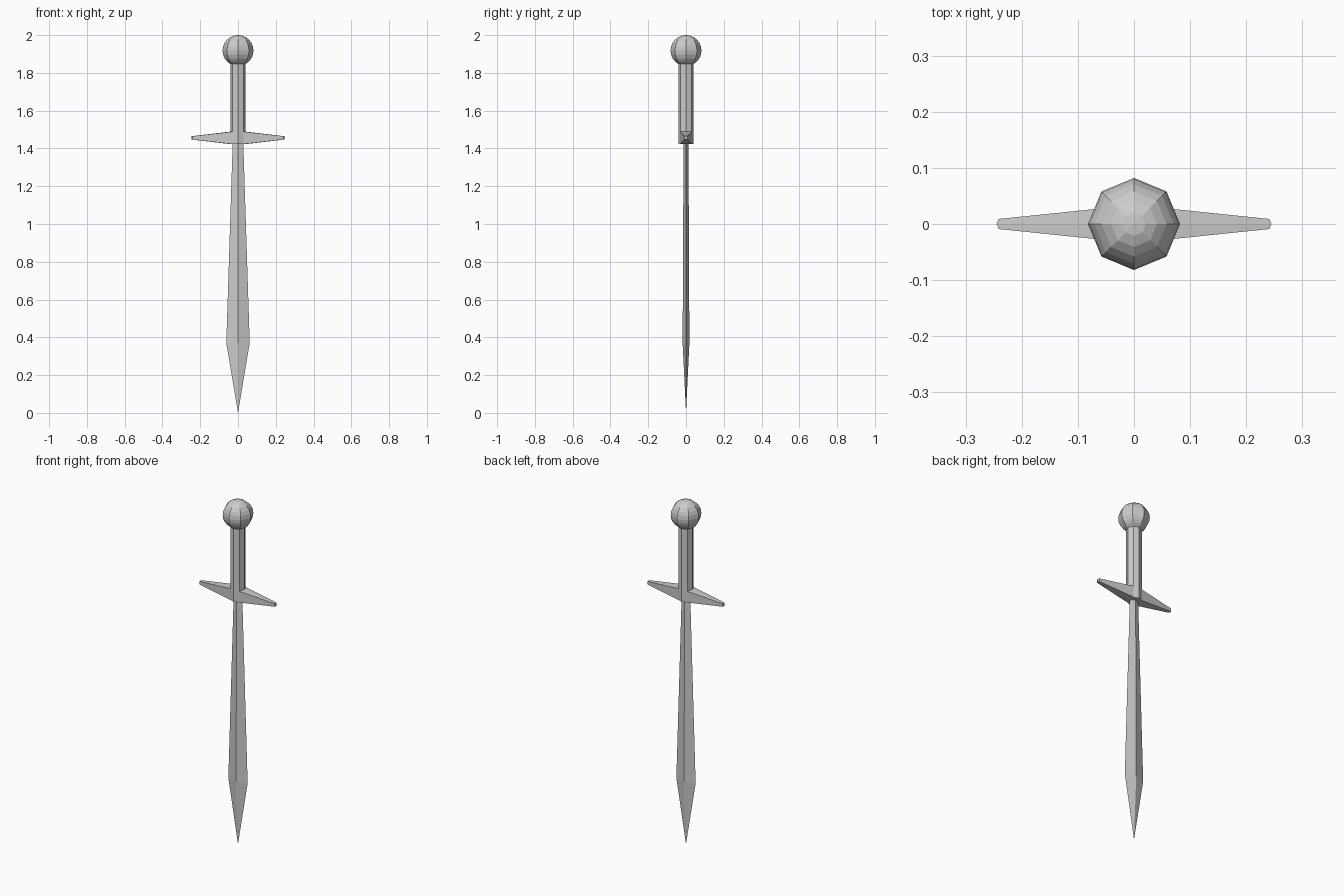
import bpy, bmesh
from math import sin, cos, pi

if "Cube" in bpy.data.objects:
    bpy.data.objects.remove(bpy.data.objects["Cube"])


def build(name, rings):
    """Skin a list of equal-length vertex rings (single points close the ends)."""
    bm = bmesh.new()
    loops = [[bm.verts.new(p) for p in ring] for ring in rings]
    for a, b in zip(loops, loops[1:]):
        n = max(len(a), len(b))
        for i in range(n):
            j = (i + 1) % n
            quad = [a[i % len(a)], a[j % len(a)], b[j % len(b)], b[i % len(b)]]
            bm.faces.new(list(dict.fromkeys(quad)))
    for end in (loops[0], loops[-1]):
        if len(end) > 2:
            bm.faces.new(end)
    bmesh.ops.recalc_face_normals(bm, faces=bm.faces)
    mesh = bpy.data.meshes.new(name)
    bm.to_mesh(mesh)
    bm.free()
    obj = bpy.data.objects.new(name, mesh)
    bpy.context.collection.objects.link(obj)
    return obj


def ellipse(rx, ry, z, sides):
    return [(rx * cos(2 * pi * i / sides), ry * sin(2 * pi * i / sides), z)
            for i in range(sides)]


# Blade: diamond section, widest near the point
build("blade", [[(0, 0, 0)],
                ellipse(0.062, 0.018, 0.37, 4),
                ellipse(0.028, 0.013, 1.43, 4)])

# Grip and pommel: eight-sided
R = 0.082
build("grip", [ellipse(0.041, 0.041, z, 8) for z in (1.423, 1.85)])
pommel = [[(0, 0, 2.0)]]
for k in range(1, 11):
    a = pi * k / 12
    r = R * sin(a)
    pommel.append(ellipse(r, r, 2.0 - R + R * cos(a), 8))
build("pommel", pommel)


# Crossguard: each arm grows from two grip facets, tapering to a ridged tip
def guard_section(x, ridge, hy, hz):
    zc = 1.456
    return [(x, -hy, zc - hz), (ridge, 0, zc - hz), (x, hy, zc - hz),
            (x, hy, zc + hz), (ridge, 0, zc + hz), (x, -hy, zc + hz)]


for side, s in (("right", 1), ("left", -1)):
    build("crossguard_" + side, [guard_section(s * 0.028, s * 0.040, 0.031, 0.033),
                                 guard_section(s * 0.241, s * 0.245, 0.009, 0.009)])
